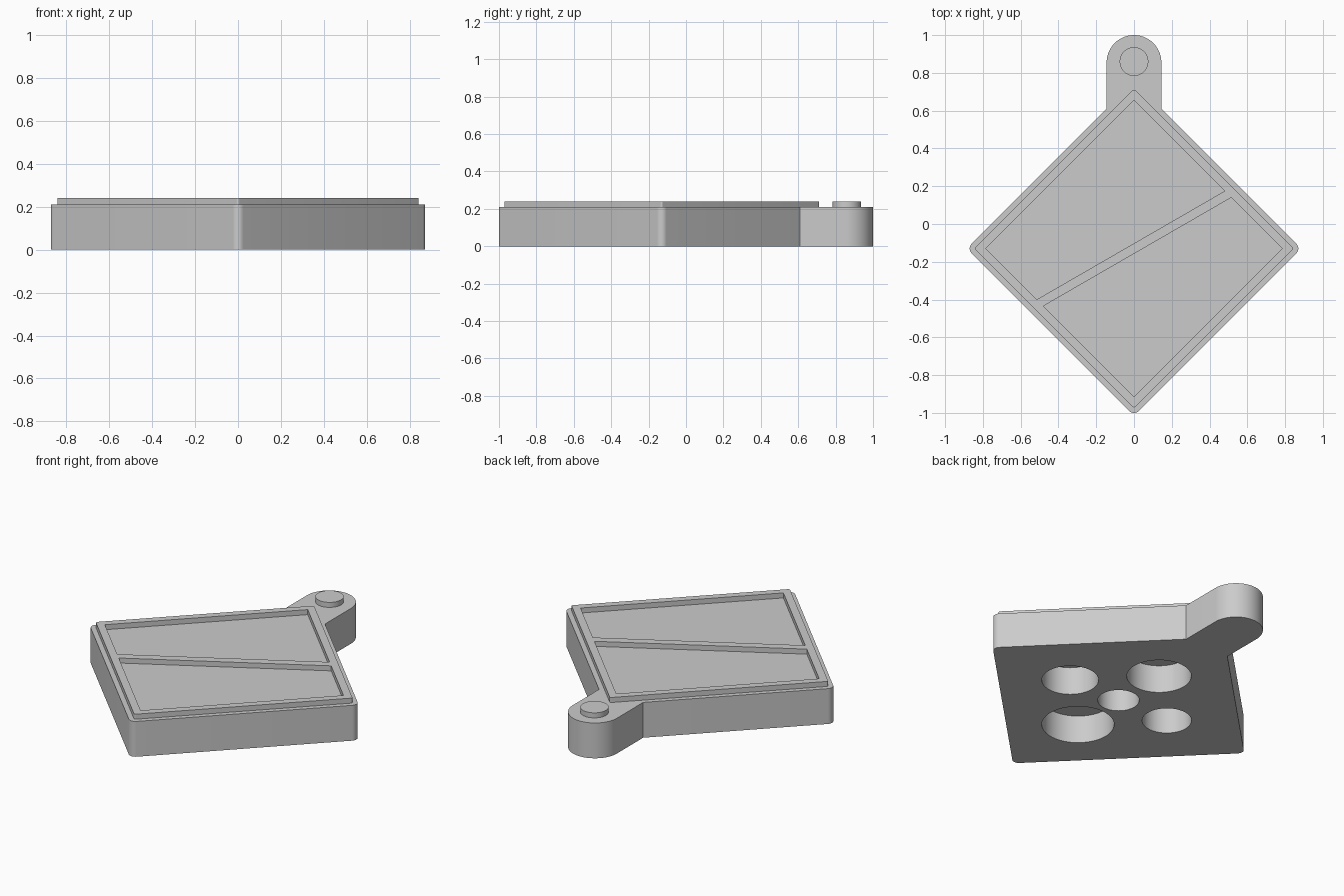
import bpy, bmesh, math
from math import sin, cos, pi, tan, radians, sqrt

cube = bpy.data.objects.get("Cube")
if cube:
    bpy.data.objects.remove(cube, do_unlink=True)

CY = -0.13            # centre of the diamond along y
TOP, RAISED = 0.21, 0.24

grey = bpy.data.materials.new("plain grey")
grey.use_nodes = True
colour = (0.6, 0.6, 0.6, 1)
grey.diffuse_color = colour
grey.node_tree.nodes["Principled BSDF"].inputs["Base Color"].default_value = colour


def arc(cx, cy, r, start, end, steps):
    angles = [start + (end - start) * i / steps for i in range(steps + 1)]
    return [(cx + r * cos(a), cy + r * sin(a)) for a in angles]


def circle(cx, cy, r, steps=64):
    return arc(cx, cy, r, 0, 2 * pi, steps)[:-1]


def diamond_corner(size, r, heading):
    """Rounded corner of the diamond pointing along heading."""
    d = size - r * sqrt(2)
    return arc(d * cos(heading), CY + d * sin(heading), r,
               heading - pi / 4, heading + pi / 4, 8)


def prism(name, outline, z0, z1):
    bm = bmesh.new()
    base = bm.faces.new([bm.verts.new((x, y, z0)) for x, y in outline])
    out = bmesh.ops.extrude_face_region(bm, geom=[base])
    verts = [v for v in out["geom"] if isinstance(v, bmesh.types.BMVert)]
    bmesh.ops.translate(bm, verts=verts, vec=(0, 0, z1 - z0))
    bmesh.ops.recalc_face_normals(bm, faces=bm.faces)
    mesh = bpy.data.meshes.new(name)
    bm.to_mesh(mesh)
    bm.free()
    mesh.materials.append(grey)
    ob = bpy.data.objects.new(name, mesh)
    bpy.context.collection.objects.link(ob)
    return ob


def activate(ob):
    bpy.ops.object.select_all(action='DESELECT')
    ob.select_set(True)
    bpy.context.view_layer.objects.active = ob


def cut(ob, outline, z0, z1):
    tool = prism("cutter", outline, z0, z1)
    tool.hide_render = True
    mod = ob.modifiers.new("cut", 'BOOLEAN')
    mod.operation, mod.solver, mod.object = 'DIFFERENCE', 'EXACT', tool
    activate(ob)
    bpy.ops.object.modifier_apply(modifier=mod.name)
    bpy.data.objects.remove(tool, do_unlink=True)


# Base slab: rounded diamond with a round-ended tab at the back
SIZE, TAB_R, TAB_Y = 0.885, 0.145, 0.855
neck = CY + SIZE - TAB_R
outline = [(TAB_R, neck)] + arc(0, TAB_Y, TAB_R, 0, pi, 40) + [(-TAB_R, neck)]
for heading in (pi, 1.5 * pi, 2 * pi):
    outline += diamond_corner(SIZE, 0.036, heading)
base = prism("base_slab", outline, 0, TOP)

# Five round blind holes of graded size in the underside
SPREAD, DEPTH = 0.34, 0.165
holes = [(0, 0, 0.112), (-SPREAD, 0, 0.133), (SPREAD, 0, 0.153),
         (0, SPREAD, 0.174), (0, -SPREAD, 0.195)]
for x, y, r in holes:
    cut(base, circle(x, CY + y, r), -0.1, DEPTH)

# Raised rim with a slanted divider between two pockets
outline = []
for i in range(4):
    outline += diamond_corner(0.845, 0.01, i * pi / 2)
rim = prism("raised_rim", outline, TOP, RAISED)
P, M, K = 0.785, tan(radians(30)), 0.0275
xr, xl = (P - K) / (1 + M), -(P + K) / (1 + M)
pocket = [(0, P), (-P, 0), (xl, M * xl + K), (xr, M * xr + K)]
for side in (1, -1):
    cut(rim, [(side * x, CY + side * y) for x, y in pocket], TOP - 0.1, RAISED + 0.1)

# Low peg on the tab
peg = prism("tab_peg", circle(0, TAB_Y + 0.005, 0.076), TOP, RAISED)

for ob in (base, rim, peg):
    activate(ob)
    bpy.ops.object.shade_smooth_by_angle(angle=radians(30))
